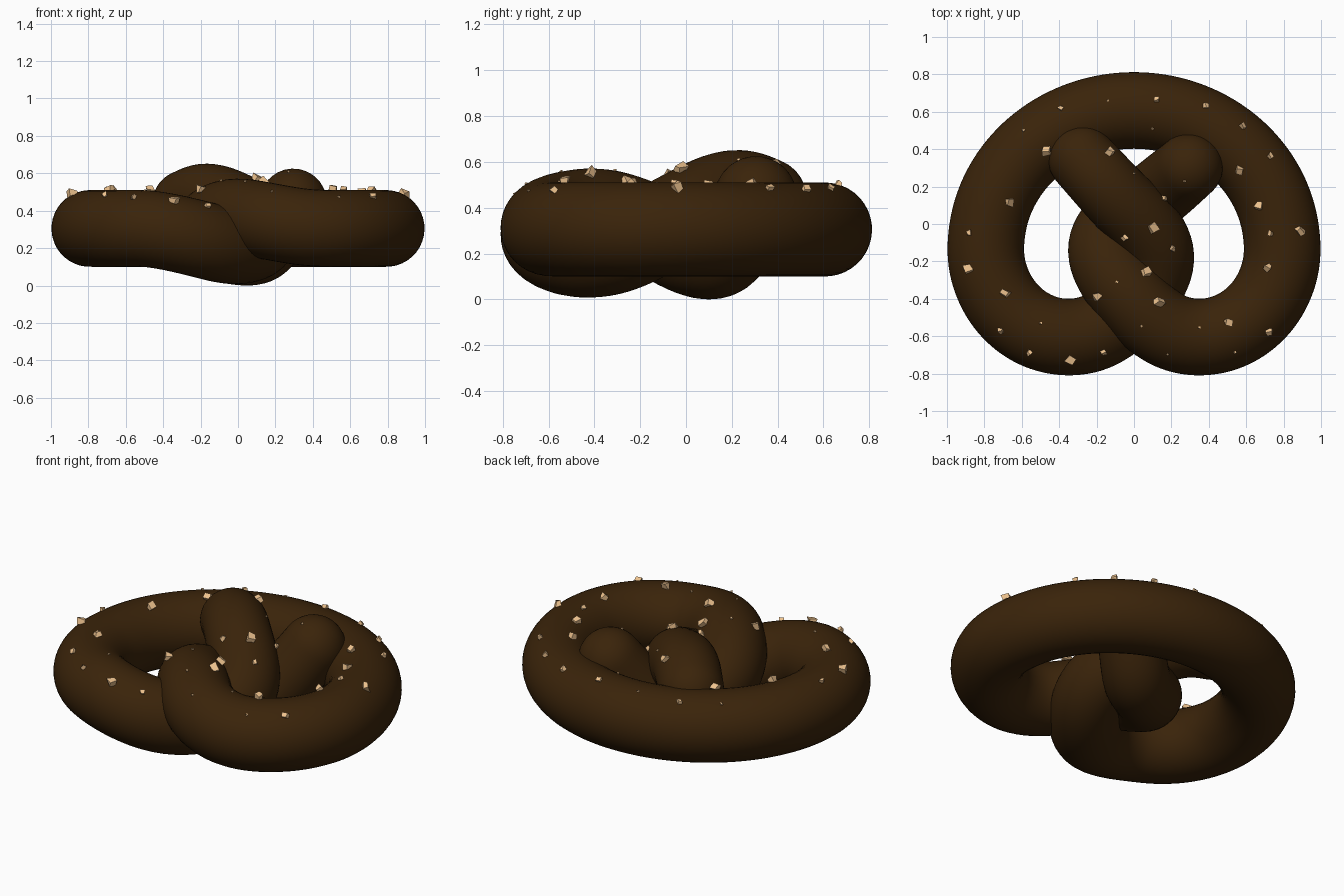
import bpy, bmesh, math, random
from mathutils import Vector, Matrix, Euler
from mathutils.bvhtree import BVHTree

if "Cube" in bpy.data.objects:
    bpy.data.objects.remove(bpy.data.objects["Cube"])

random.seed(4)


def material(name, rgb):
    m = bpy.data.materials.new(name)
    m.diffuse_color = (*rgb, 1)
    m.use_nodes = True
    m.node_tree.nodes["Principled BSDF"].inputs["Base Color"].default_value = m.diffuse_color
    return m


def make_object(name, bm, mat):
    mesh = bpy.data.meshes.new(name)
    bm.to_mesh(mesh)
    ob = bpy.data.objects.new(name, mesh)
    bpy.context.collection.objects.link(ob)
    mesh.materials.append(mat)
    return ob


def ellipse(cx, cy, rx, ry, a0, a1, n, z=0.305):
    return [(cx + rx * math.cos(math.radians(a0 + (a1 - a0) * i / n)),
             cy + ry * math.sin(math.radians(a0 + (a1 - a0) * i / n)), z, 0.205)
            for i in range(n)]


def catmull(pts, steps):
    pts = [Vector(p) for p in pts]
    pts = [2 * pts[0] - pts[1]] + pts + [2 * pts[-1] - pts[-2]]
    out = []
    for a, b, c, d in zip(pts, pts[1:], pts[2:], pts[3:]):
        for i in range(steps):
            t = i / steps
            out.append(0.5 * (2 * b + (c - a) * t + (2 * a - 5 * b + 4 * c - d) * t * t
                              + (3 * b - a - 3 * c + d) * t ** 3))
    out.append(pts[-2])
    for _ in range(8):  # relax small kinks
        out = [out[0]] + [(a + 2 * b + c) / 4 for a, b, c in zip(out, out[1:], out[2:])] + [out[-1]]
    return out


# dough path as (x, y, z, radius): the two tails twist around each other
right_tail = [(0.35, -0.607, 0.312, 0.205), (0.21, -0.583, 0.335, 0.205),
              (0.085, -0.505, 0.358, 0.205), (-0.02, -0.39, 0.37, 0.203),
              (-0.12, -0.26, 0.345, 0.2), (-0.162, -0.12, 0.285, 0.197),
              (-0.09, 0.01, 0.213, 0.193), (0.05, 0.10, 0.186, 0.188),
              (0.135, 0.17, 0.207, 0.186), (0.21, 0.232, 0.305, 0.184),
              (0.295, 0.305, 0.445, 0.18)]
left_tail = [(-0.35, -0.607, 0.283, 0.205), (-0.21, -0.583, 0.25, 0.205),
             (-0.085, -0.505, 0.219, 0.205), (0.02, -0.39, 0.21, 0.203),
             (0.11, -0.26, 0.24, 0.2), (0.122, -0.12, 0.31, 0.197),
             (0.03, 0.02, 0.39, 0.192), (-0.09, 0.14, 0.452, 0.187),
             (-0.19, 0.25, 0.47, 0.184), (-0.278, 0.347, 0.437, 0.181)]
quarter = ellipse(0, -0.13, 0.795, 0.74, 90, 0, 6) + ellipse(0.35, -0.13, 0.445, 0.477, 0, -90, 5)
mirrored = [(-x, y, z, r) for x, y, z, r in quarter[1:]]
path = catmull(left_tail[::-1] + mirrored[::-1] + quarter + right_tail, 6)

# swept tube with hemispherical ends
SIDES, CAP = 40, 9
centres = [p.to_3d() for p in path]
radii = [p[3] for p in path]
tangents = [(centres[min(i + 1, len(path) - 1)] - centres[max(i - 1, 0)]).normalized()
            for i in range(len(path))]
stations = list(zip(centres, tangents, radii))


def cap(centre, tangent, r, sign):
    angles = [math.pi / 2 * (k / CAP) * 0.985 for k in range(1, CAP + 1)]
    return [(centre + sign * tangent * r * math.sin(a), tangent, r * math.cos(a)) for a in angles]


stations = cap(*stations[0], -1)[::-1] + stations + cap(*stations[-1], 1)
bm = bmesh.new()
normal = stations[0][1].orthogonal().normalized()
rings = []
for c, t, r in stations:
    normal = (normal - t * normal.dot(t)).normalized()
    side = t.cross(normal)
    rings.append([bm.verts.new(c + r * (normal * math.cos(a) + side * math.sin(a)))
                  for a in (2 * math.pi * k / SIDES for k in range(SIDES))])
for a, b in zip(rings, rings[1:]):
    for k in range(SIDES):
        j = (k + 1) % SIDES
        bm.faces.new((a[k], a[j], b[j], b[k]))
bm.faces.new(rings[0][::-1])
bm.faces.new(rings[-1])
bmesh.ops.recalc_face_normals(bm, faces=bm.faces)
for f in bm.faces:
    f.smooth = True
tree = BVHTree.FromBMesh(bm)
make_object("pretzel_dough", bm, material("baked_dough", (0.042, 0.017, 0.003)))
bm.free()

# salt grains dropped onto the dough from above
big = [(-.47, .39), (-.13, .38), (-.67, .115), (-.88, -.235), (-.69, -.37), (-.345, -.725),
       (-.195, -.385), (.06, -.26), (.13, -.42), (.1, -.02), (.505, -.53), (.715, -.235),
       (.885, -.04), (.67, .1), (.565, .285)]
medium = [(-.88, -.05), (-.71, -.57), (-.56, -.685), (-.165, -.685), (-.05, -.07), (.205, -.13),
          (.73, -.05), (.725, .365), (.58, .52), (.385, .63), (.12, .665), (-.39, .62),
          (.165, .14), (.72, -.575)]
small = [(.27, .23), (.1, .51), (0, .27), (-.09, -.31), (.35, -.555), (.04, -.545),
         (.54, -.685), (.18, -.695), (-.59, .5), (-.14, .66), (-.5, -.53)]
bm = bmesh.new()
for spots, size in ((big, 0.036), (medium, 0.024), (small, 0.01)):
    for x, y in spots:
        hit, n, _, _ = tree.ray_cast(Vector((x, y, 2)), Vector((0, 0, -1)))
        if hit is None:
            continue
        spin = Euler([random.uniform(-0.5, 0.5), random.uniform(-0.5, 0.5), random.uniform(0, 3)])
        tilt = n.to_track_quat('Z', 'Y').to_matrix().to_4x4()
        stretch = Matrix.Diagonal((size * random.uniform(0.8, 1.3), size, size * 0.9, 1))
        grain = bmesh.ops.create_cube(bm, size=1, matrix=Matrix.Translation(hit + n * size * 0.25)
                                      @ tilt @ spin.to_matrix().to_4x4() @ stretch)
        for v in grain["verts"]:
            v.co += Vector([random.uniform(-0.2, 0.2) * size for _ in range(3)])
make_object("salt_grains", bm, material("salt", (0.85, 0.54, 0.27)))
bm.free()
